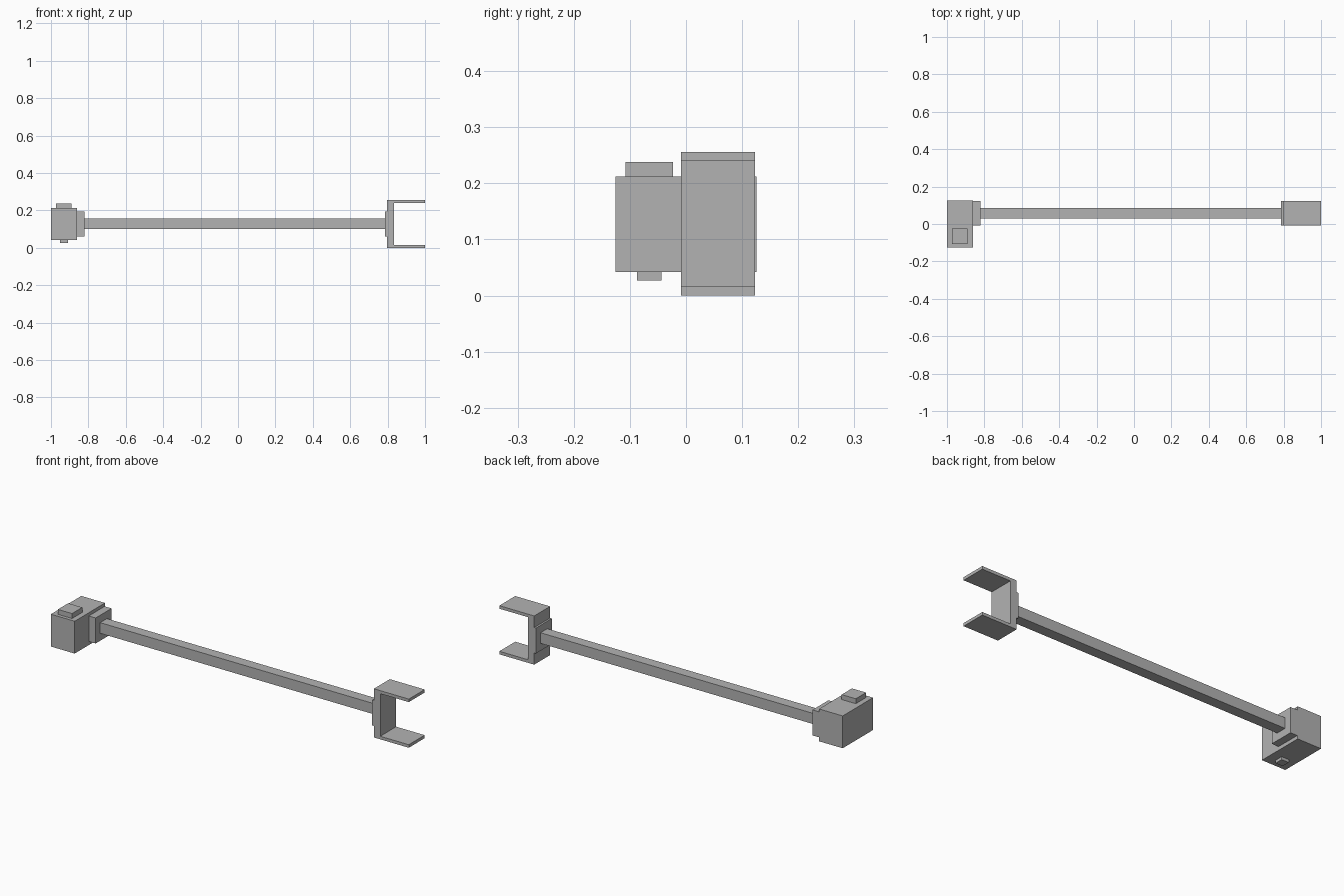
import bpy
import bmesh

cube = bpy.data.objects.get("Cube")
if cube:
    bpy.data.objects.remove(cube, do_unlink=True)

grey = bpy.data.materials.new("plain grey")
grey.use_nodes = True
colour = (0.45, 0.45, 0.45, 1)
grey.diffuse_color = colour
grey.node_tree.nodes["Principled BSDF"].inputs["Base Color"].default_value = colour


def finish(name, bm):
    bmesh.ops.recalc_face_normals(bm, faces=bm.faces)
    mesh = bpy.data.meshes.new(name)
    bm.to_mesh(mesh)
    bm.free()
    mesh.materials.append(grey)
    obj = bpy.data.objects.new(name, mesh)
    bpy.context.collection.objects.link(obj)
    return obj


def box(name, xs, ys, zs):
    """Box between the given limits on each axis."""
    bm = bmesh.new()
    bmesh.ops.create_cube(bm, size=1)
    for v in bm.verts:
        for i, (lo, hi) in enumerate((xs, ys, zs)):
            v.co[i] = hi if v.co[i] > 0 else lo
    return finish(name, bm)


def around(centre, half):
    return (centre - half, centre + half)


# Shared axis of the shaft, flanges and bracket
AXIS_Y, AXIS_Z = 0.057, 0.128
WIDE = around(AXIS_Y, 0.066)

# Housing with its raised cap and lower peg
box("housing", (-1, -0.862), (-0.126, 0.126), (0.042, 0.212))
box("top_cap", (-0.972, -0.89), (-0.108, -0.023), (0.205, 0.238))
box("bottom_peg", (-0.952, -0.91), (-0.087, -0.044), (0.027, 0.05))

# Square shaft between two flanges
box("shaft", (-0.83, 0.79), around(AXIS_Y, 0.028), around(AXIS_Z, 0.028))
box("housing_flange", (-0.864, -0.822), WIDE, around(AXIS_Z, 0.067))
box("bracket_flange", (0.787, 0.8), WIDE, around(AXIS_Z, 0.067))

# U-shaped bracket: a profile extruded across its width
back, web, tip, top, lip = 0.797, 0.834, 1, 0.256, 0.016
profile = [(back, 0), (tip, 0), (tip, lip), (web, lip),
           (web, top - lip), (tip, top - lip), (tip, top), (back, top)]
bm = bmesh.new()
face = bm.faces.new([bm.verts.new((x, WIDE[0], z)) for x, z in profile])
grown = bmesh.ops.extrude_face_region(bm, geom=[face])["geom"]
moved = [g for g in grown if isinstance(g, bmesh.types.BMVert)]
bmesh.ops.translate(bm, verts=moved, vec=(0, WIDE[1] - WIDE[0], 0))
finish("fork_bracket", bm)
